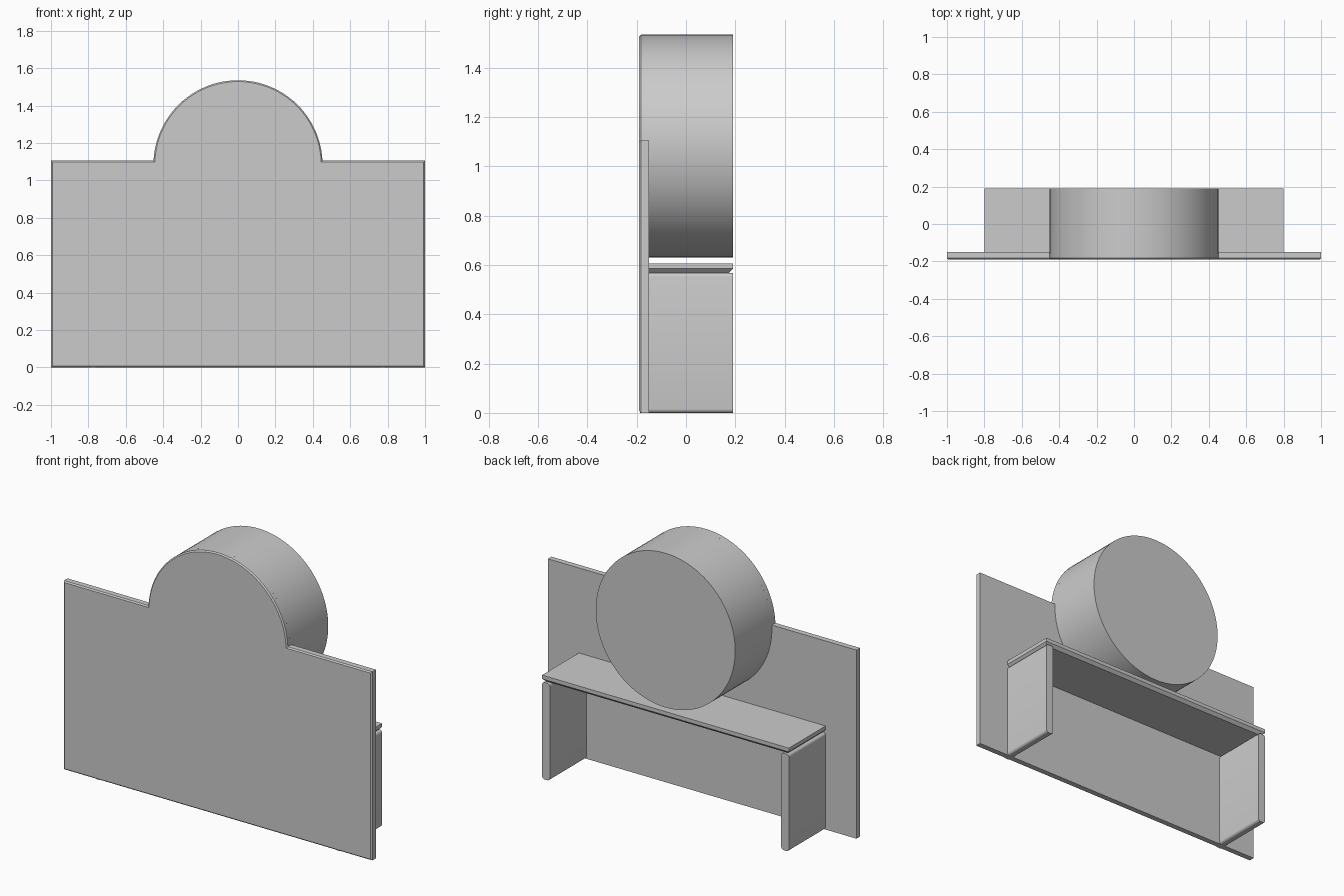
import bpy, bmesh, math

cube = bpy.data.objects.get("Cube")
if cube:
    bpy.data.objects.remove(cube)

grey = bpy.data.materials.new("light_grey")
grey.use_nodes = True
grey.diffuse_color = (0.6, 0.6, 0.6, 1)
grey.node_tree.nodes["Principled BSDF"].inputs["Base Color"].default_value = (0.6, 0.6, 0.6, 1)

FRONT, BACK = -0.19, 0.19
RADIUS, CENTRE_Z = 0.452, 1.083
PLATE_TOP = 1.105


def prism(name, outline, y0, y1, bevel=0.0, segments=1, rule=None):
    """Extrude an x-z outline along y, then bevel the edges picked by the rule."""
    bm = bmesh.new()
    face = bm.faces.new([bm.verts.new((x, y0, z)) for x, z in outline])
    new = bmesh.ops.extrude_face_region(bm, geom=[face])["geom"]
    moved = [v for v in new if isinstance(v, bmesh.types.BMVert)]
    bmesh.ops.translate(bm, verts=moved, vec=(0, y1 - y0, 0))
    bmesh.ops.recalc_face_normals(bm, faces=bm.faces)
    if rule:
        edges = [e for e in bm.edges if rule(e.verts[0].co, e.verts[1].co)]
        bmesh.ops.bevel(bm, geom=edges, offset=bevel, segments=segments,
                        profile=0.5, affect='EDGES')
    mesh = bpy.data.meshes.new(name)
    bm.to_mesh(mesh)
    bm.free()
    mesh.materials.append(grey)
    obj = bpy.data.objects.new(name, mesh)
    bpy.context.collection.objects.link(obj)
    bpy.ops.object.select_all(action='DESELECT')
    obj.select_set(True)
    bpy.context.view_layer.objects.active = obj
    bpy.ops.object.shade_smooth_by_angle(angle=math.radians(30))
    return obj


def rect(x0, x1, z0, z1):
    return [(x0, z0), (x1, z0), (x1, z1), (x0, z1)]


def arc(start, end, steps):
    angles = [start + (end - start) * i / steps for i in range(steps + 1)]
    return [(RADIUS * math.cos(a), CENTRE_Z + RADIUS * math.sin(a)) for a in angles]


# Front panel with a domed top and a fine chamfer round its front face
spring = math.asin((PLATE_TOP - CENTRE_Z) / RADIUS)
outline = ([(-1, 0), (1, 0), (1, PLATE_TOP)]
           + arc(spring, math.pi - spring, 48) + [(-1, PLATE_TOP)])
prism("front_panel", outline, FRONT, -0.15, 0.007, 1,
      lambda a, b: max(a.y, b.y) < FRONT + 0.001)

# Round drum behind the dome
prism("drum", arc(0, math.tau, 96)[:-1], -0.16, BACK)

# Shelf with its lower side and back edges chamfered
SHELF_LOW = 0.568
prism("shelf", rect(-0.8, 0.8, SHELF_LOW, 0.607), -0.16, BACK, 0.017, 1,
      lambda a, b: max(a.z, b.z) < SHELF_LOW + 0.001
      and (abs(a.x - b.x) < 0.001 or min(a.y, b.y) > 0))

# Pair of legs with rounded long edges
for side, name in ((1, "left_leg"), (-1, "right_leg")):
    x0, x1 = sorted((side * 0.75, side * 0.8))
    prism(name, rect(x0, x1, 0, SHELF_LOW), FRONT + 0.003, BACK, 0.016, 4,
          lambda a, b: abs(a.y - b.y) > 0.1)
